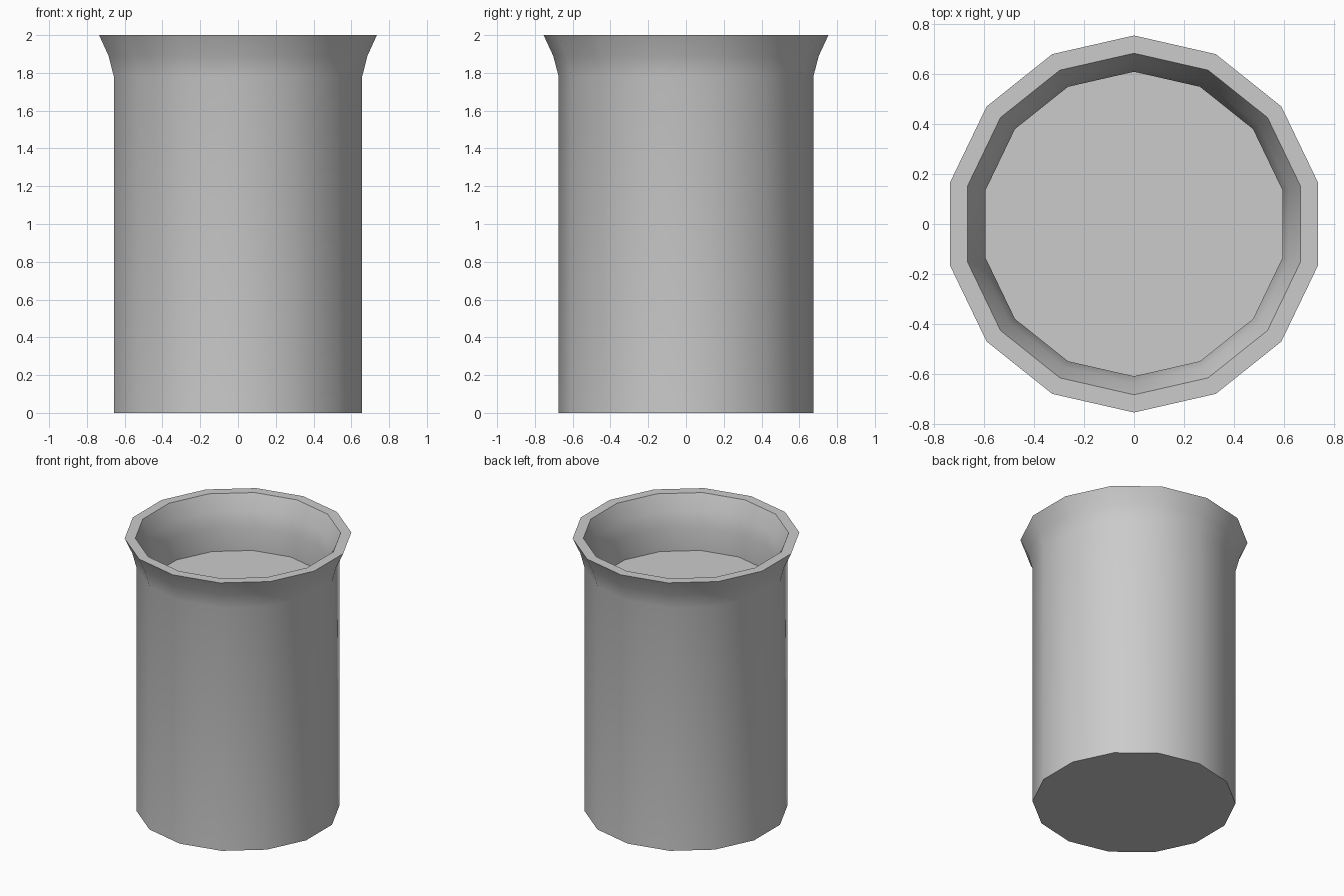
import bpy
import bmesh
import math

cube = bpy.data.objects.get("Cube")
if cube:
    bpy.data.objects.remove(cube, do_unlink=True)

SIDES = 14

grey = bpy.data.materials.new("plain_grey")
grey.use_nodes = True
color = (0.6, 0.6, 0.6, 1.0)
grey.diffuse_color = color
grey.node_tree.nodes["Principled BSDF"].inputs["Base Color"].default_value = color

# Radius and height, from the base up the outside, over the rim, down to the inner floor
profile = [(0.674, 0), (0.674, 1.78), (0.703, 1.89), (0.754, 2),
           (0.683, 2), (0.636, 1.89), (0.609, 1.78), (0.609, 1.61)]


def lathe(name, points, material):
    """Turn an open profile around z, closing both ends with flat caps."""
    bm = bmesh.new()
    rings = []
    for radius, z in points:
        ring = []
        for i in range(SIDES):
            a = math.pi / 2 + math.tau * i / SIDES
            ring.append(bm.verts.new((radius * math.cos(a), radius * math.sin(a), z)))
        rings.append(ring)
    for low, high in zip(rings, rings[1:]):
        for i in range(SIDES):
            j = (i + 1) % SIDES
            bm.faces.new((low[i], low[j], high[j], high[i]))
    bm.faces.new(rings[0][::-1])
    bm.faces.new(rings[-1])
    bmesh.ops.recalc_face_normals(bm, faces=bm.faces)
    mesh = bpy.data.meshes.new(name)
    bm.to_mesh(mesh)
    bm.free()
    mesh.materials.append(material)
    obj = bpy.data.objects.new(name, mesh)
    bpy.context.collection.objects.link(obj)
    return obj


# Flared cup with a raised inner floor
cup = lathe("flared_cup", profile, grey)
bpy.ops.object.select_all(action="DESELECT")
cup.select_set(True)
bpy.context.view_layer.objects.active = cup
bpy.ops.object.shade_smooth_by_angle(angle=math.radians(40))
